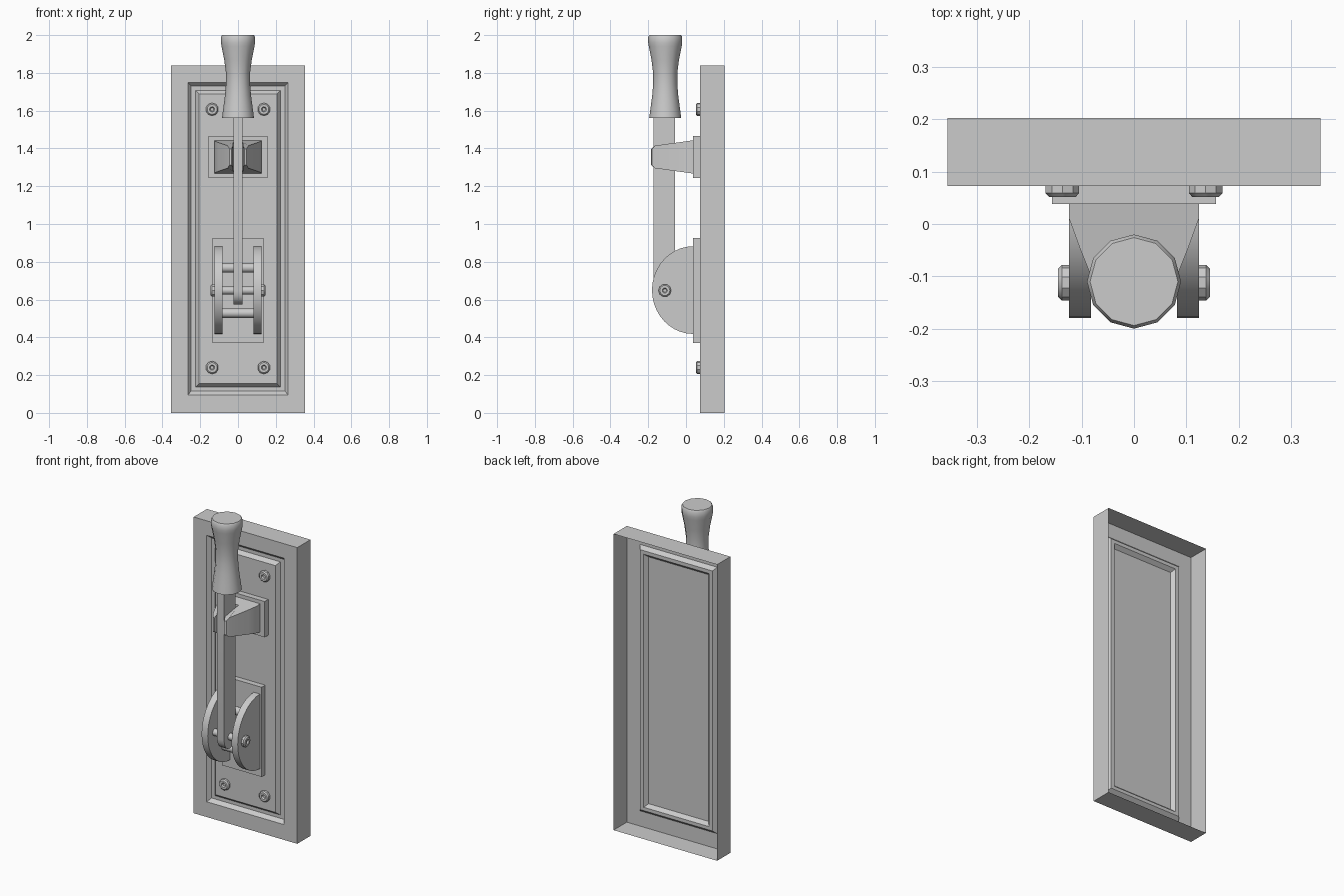
import bpy, bmesh
from math import pi, sin, cos
from mathutils import Matrix, Vector

if "Cube" in bpy.data.objects:
    bpy.data.objects.remove(bpy.data.objects["Cube"])


def finish(name, bm, smooth=None, normals=True):
    if normals:
        bmesh.ops.recalc_face_normals(bm, faces=bm.faces)
    me = bpy.data.meshes.new(name)
    bm.to_mesh(me)
    bm.free()
    ob = bpy.data.objects.new(name, me)
    bpy.context.collection.objects.link(ob)
    if smooth:
        bpy.ops.object.select_all(action='DESELECT')
        ob.select_set(True)
        bpy.context.view_layer.objects.active = ob
        bpy.ops.object.shade_smooth_by_angle(angle=smooth)
    return ob


def bridge(bm, a, b):
    n = len(a)
    for i in range(n):
        j = (i + 1) % n
        bm.faces.new((a[i], a[j], b[j], b[i]))


def loft(name, rings, cap_start=True, cap_end=True, smooth=None, normals=True):
    """Skin a list of equally long point rings."""
    bm = bmesh.new()
    vs = [[bm.verts.new(p) for p in r] for r in rings]
    for a, b in zip(vs, vs[1:]):
        bridge(bm, a, b)
    if cap_start:
        bm.faces.new(vs[0][::-1])
    if cap_end:
        bm.faces.new(vs[-1])
    return finish(name, bm, smooth, normals)


def rect(x, z0, z1, y):
    return [(-x, y, z0), (x, y, z0), (x, y, z1), (-x, y, z1)]


def lathe(name, profile, origin, axis, sides, smooth=0.6, cap_start=True):
    """Revolve (radius, height) points around an axis through origin."""
    rot = Vector((0, 0, 1)).rotation_difference(Vector(axis)).to_matrix().to_4x4()
    m = Matrix.Translation(origin) @ rot
    rings = [[m @ Vector((r * sin(2 * pi * i / sides), r * cos(2 * pi * i / sides), h))
              for i in range(sides)] for r, h in profile]
    return loft(name, rings, cap_start, True, smooth)


def prism(name, yz, x0, x1, smooth=None):
    return loft(name, [[(x, y, z) for y, z in yz] for x in (x0, x1)], smooth=smooth)


FRONT = 0.073

# Backplate: open-backed shell with a moulded groove
loft("backplate", [
    rect(0.356, 0, 1.84, 0.203),
    rect(0.356, 0, 1.84, FRONT),
    rect(0.266, 0.095, 1.75, FRONT),
    rect(0.248, 0.115, 1.73, FRONT + 0.022),
    rect(0.224, 0.136, 1.708, FRONT + 0.022),
    rect(0.206, 0.155, 1.688, FRONT)], cap_start=False, normals=False)

# Mounting plates
for name, x, z0, z1 in (("catch_plate", 0.157, 1.243, 1.465),
                        ("hinge_plate", 0.136, 0.37, 0.927)):
    loft(name, [rect(x, z0, z1, FRONT), rect(x, z0, z1, 0.038)], cap_start=False)

# Screws at the panel corners and on the ends of the pivot pin
HEAD = [(0.034, 0), (0.034, 0.014), (0.027, 0.021), (0.014, 0.021), (0.009, 0.012)]
for sx in (-1, 1):
    for z in (0.24, 1.607):
        lathe("panel_screw", HEAD, (sx * 0.137, FRONT, z), (0, -1, 0), 10, cap_start=False)
    lathe("pivot_screw", HEAD, (sx * 0.124, -0.112, 0.648), (sx, 0, 0), 10)

# Half-round hinge cheeks
arc = [(0.038 - 0.218 * sin(pi * i / 20), 0.65 - 0.232 * cos(pi * i / 20)) for i in range(21)]
for sx in (-1, 1):
    prism("hinge_cheek", arc, sx * 0.082, sx * 0.124, smooth=0.5)

# Pivot pin and cross rods
for name, y, z, r in (("pivot_pin", -0.112, 0.648, 0.021),
                      ("upper_rod", -0.02, 0.768, 0.025),
                      ("lower_rod", -0.02, 0.528, 0.025)):
    lathe(name, [(r, 0), (r, 0.18)], (-0.09, y, z), (1, 0, 0), 12)

# Lever blade with rounded foot
foot = [(-0.115 - 0.056 * cos(pi * i / 8), 0.645 - 0.07 * sin(pi * i / 8)) for i in range(9)]
prism("lever", foot + [(-0.059, 1.57), (-0.171, 1.57)], -0.024, 0.024, smooth=0.5)

# Grip
lathe("grip", [(0.085, 1.56), (0.077, 1.62), (0.069, 1.68), (0.064, 1.74), (0.064, 1.8),
               (0.073, 1.87), (0.087, 1.94), (0.09, 1.96), (0.09, 1.99), (0.084, 2.0)],
      (0, -0.11, 0), (0, 0, 1), 12, smooth=0.8)

# Forked catch that holds the blade
half = [(0.124, 0.038), (0.124, 0.01), (0.104, -0.045), (0.08, -0.105), (0.055, -0.165),
        (0.046, -0.18), (0.034, -0.184), (0.027, -0.165), (0.025, -0.03)]
outline = half + [(-x, y) for x, y in reversed(half)]


def catch_ring(s):
    ring = []
    for x, y in outline:
        h = 0.088 - 0.14 * (0.038 - y) - (0.014 if y < -0.17 else 0)
        ring.append((x, y, 1.355 + s * h))
    return ring


loft("catch_fork", [catch_ring(-1), catch_ring(1)], smooth=0.5)
